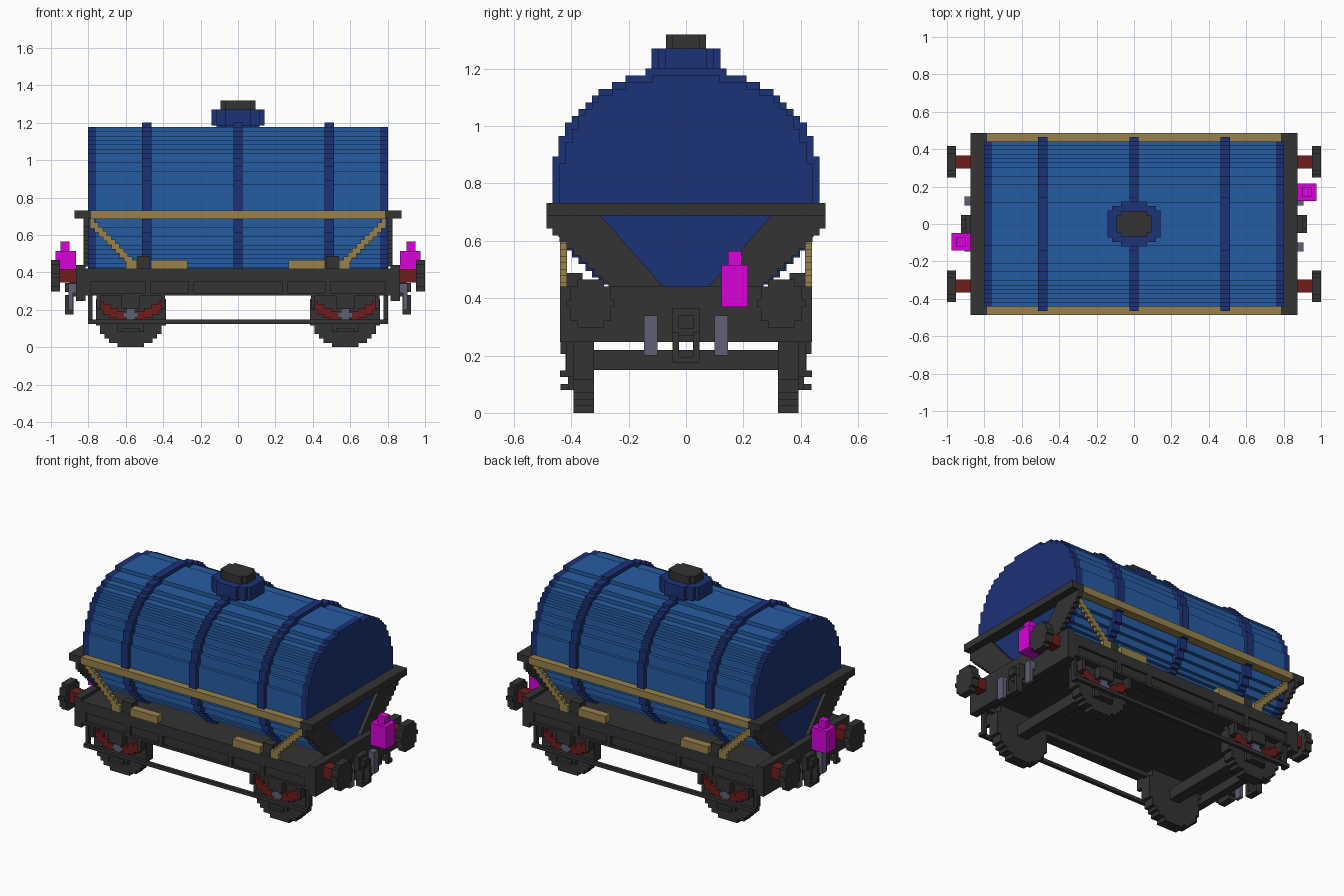
import bpy, bmesh, math

cube = bpy.data.objects.get("Cube")
if cube:
    bpy.data.objects.remove(cube, do_unlink=True)

V = 0.0234  # block size of the stepped shapes
BOTH = (-1, 1)
CORNERS = [(sx, sy) for sx in BOTH for sy in BOTH]


def material(name, rgb):
    lin = [((c / 255 + 0.055) / 1.055) ** 2.4 if c > 10 else c / 255 / 12.92 for c in rgb]
    m = bpy.data.materials.new(name)
    m.use_nodes = True
    m.diffuse_color = (*lin, 1)
    bsdf = next(n for n in m.node_tree.nodes if n.type == 'BSDF_PRINCIPLED')
    bsdf.inputs["Base Color"].default_value = (*lin, 1)
    bsdf.inputs["Roughness"].default_value = 0.8
    return m


BLUE = material("tank blue", (38, 92, 162))
NAVY = material("dark blue", (28, 50, 119))
BLACK = material("charcoal", (51, 51, 51))
TAN = material("tan", (152, 130, 76))
RED = material("dark red", (111, 28, 28))
GREY = material("steel grey", (94, 97, 115))
PINK = material("magenta", (216, 2, 216))


def finish(name, bm, mat):
    bmesh.ops.recalc_face_normals(bm, faces=bm.faces)
    me = bpy.data.meshes.new(name)
    bm.to_mesh(me)
    bm.free()
    me.materials.append(mat)
    ob = bpy.data.objects.new(name, me)
    bpy.context.collection.objects.link(ob)
    return ob


def boxes(name, mat, items, sx=1, sy=1):
    """One object from boxes (x0, x1, y0, y1, z0, z1), mirrored by signs."""
    bm = bmesh.new()
    for x0, x1, y0, y1, z0, z1 in items:
        vs = bmesh.ops.create_cube(bm, size=1)["verts"]
        for v in vs:
            v.co.x = sx * (x1 if v.co.x > 0 else x0)
            v.co.y = sy * (y1 if v.co.y > 0 else y0)
            v.co.z = z1 if v.co.z > 0 else z0
    return finish(name, bm, mat)


def stepped(rw, rh, cx=0, cy=0, power=2):
    """Blocky ellipse outline made of rows; a higher power is squarer."""
    n = max(2, round(2 * rh / V))
    h = 2 * rh / n
    right = []
    for i in range(n):
        t = abs((i + 0.5) * 2 / n - 1)
        w = min(rw, max(V, round(rw * (1 - t ** power) ** (1 / power) / V) * V))
        if right and abs(right[-1][0] - w) < 1e-6:
            right[-1] = (w, -rh + (i + 1) * h)
        else:
            right += [(w, -rh + i * h), (w, -rh + (i + 1) * h)]
    pts = right + [(-a, b) for a, b in reversed(right)]
    return [(cx + a, cy + b) for a, b in pts]


def prism(name, mat, pts, axis, lo, hi):
    """Extrude a 2D outline along an axis."""
    place = {'x': lambda p, d: (d, p[0], p[1]),
             'y': lambda p, d: (p[0], d, p[1]),
             'z': lambda p, d: (p[0], p[1], d)}[axis]
    bm = bmesh.new()
    a = [bm.verts.new(place(p, lo)) for p in pts]
    b = [bm.verts.new(place(p, hi)) for p in pts]
    bm.faces.new(a)
    bm.faces.new(b)
    for i in range(len(pts)):
        j = (i + 1) % len(pts)
        bm.faces.new((a[i], a[j], b[j], b[i]))
    return finish(name, bm, mat)


# Tank barrel, end caps and hoops
barrel = stepped(0.441, 0.388, 0, 0.789, power=2.2)
prism("tank_barrel", BLUE, barrel, 'x', -0.759, 0.759)
for s in BOTH:
    prism("tank_end_cap", NAVY, barrel, 'x', s * 0.759, s * 0.802)
hoop = stepped(0.465, 0.411, 0, 0.789, power=2.2)
for x in (-0.487, 0, 0.487):
    prism("tank_hoop", NAVY, hoop, 'x', x - 0.025, x + 0.025)

# Filler dome and lid
prism("filler_dome_base", NAVY, stepped(0.115, 0.10, power=2.6), 'z', 1.12, 1.19)
prism("filler_dome", NAVY, stepped(0.146, 0.12, power=2.3), 'z', 1.185, 1.27)
prism("filler_lid", BLACK, stepped(0.095, 0.07, power=2.8), 'z', 1.27, 1.32)

# Chassis floor and side frames with recessed panels
boxes("chassis_floor", BLACK, [(-0.82, 0.82, -0.42, 0.42, 0.305, 0.42)])
posts = (-0.80, -0.48, -0.25, 0.25, 0.48, 0.80)
for s in BOTH:
    frame = [(-0.82, 0.82, 0.37, 0.425, 0.28, 0.42),
             (-0.82, 0.82, 0.37, 0.44, 0.35, 0.42),
             (-0.82, 0.82, 0.37, 0.44, 0.275, 0.29)]
    frame += [(x - 0.015, x + 0.015, 0.40, 0.44, 0.28, 0.36) for x in posts]
    boxes("side_frame", BLACK, frame, 1, s)
    # Long tan rail along the tank
    boxes("side_rail", TAN, [(-0.785, 0.785, 0.43, 0.487, 0.685, 0.73)], 1, s)
    # Low rod hung beneath the frame
    boxes("brake_rod", BLACK, [(-0.802, 0.802, 0.417, 0.44, 0.125, 0.148),
                               (-0.802, -0.779, 0.392, 0.418, 0.125, 0.28),
                               (0.779, 0.802, 0.392, 0.418, 0.125, 0.28)], 1, s)

# Stepped outer edge and straight inner edge of a cradle board
cradle = [(0.07, 0.43)]
for i in range(11):
    w = min(0.487, 0.27 + 0.0245 * i)
    if w > cradle[-1][0]:
        cradle.append((w, 0.43 + 0.0236 * i))
    cradle.append((w, 0.43 + 0.0236 * (i + 1)))
cradle.append((0.30, 0.69))

# Ends: beams, V shaped cradle boards, couplings
for s in BOTH:
    boxes("headstock", BLACK, [(0.815, 0.865, -0.44, 0.44, 0.248, 0.44)], s)
    boxes("end_beam", BLACK, [(0.785, 0.873, -0.487, 0.487, 0.688, 0.732)], s)
    for y in BOTH:
        prism("cradle_board", BLACK, [(y * a, b) for a, b in cradle], 'x', s * 0.80, s * 0.826)
        boxes("brake_hose", GREY, [(0.882, 0.905, 0.10, 0.146, 0.20, 0.34),
                                   (0.86, 0.89, 0.10, 0.146, 0.29, 0.34)], s, y)
    boxes("coupling_hook", BLACK, [(0.86, 0.902, -0.047, 0.047, 0.27, 0.365),
                                   (0.88, 0.925, -0.047, -0.024, 0.175, 0.28),
                                   (0.88, 0.925, 0.024, 0.047, 0.175, 0.28),
                                   (0.88, 0.925, -0.03, 0.03, 0.175, 0.195),
                                   (0.90, 0.925, -0.026, 0.026, 0.295, 0.342)], s)
    # Lamps sit on opposite sides of the two ends
    y = 0.17 if s > 0 else -0.095
    boxes("lamp", PINK, [(0.865, 0.975, y - 0.047, y + 0.047, 0.37, 0.515),
                         (0.90, 0.95, y - 0.024, y + 0.024, 0.51, 0.565)], s)

# Buffers
for sx, sy in CORNERS:
    boxes("buffer_shank", RED, [(0.86, 0.955, 0.297, 0.367, 0.345, 0.418)], sx, sy)
    prism("buffer_head", BLACK, stepped(0.084, 0.084, sy * 0.332, 0.381), 'x', sx * 0.953, sx)

# Diagonal braces, footboards and brackets
for sx, sy in CORNERS:
    brace = [(0.79 - (i + 1) * 0.0225, 0.79 - i * 0.0225, 0.415, 0.44,
              0.635 - i * 0.0225, 0.688 - i * 0.0225) for i in range(10)]
    brace.append((0.54, 0.60, 0.415, 0.44, 0.42, 0.465))
    boxes("diagonal_brace", TAN, brace, sx, sy)
    boxes("footboard", TAN, [(0.27, 0.465, 0.39, 0.44, 0.418, 0.465)], sx, sy)
    boxes("tank_bracket", BLACK, [(0.47, 0.54, 0.36, 0.417, 0.42, 0.487)], sx, sy)

# Wheels, axles, springs and axle boxes
WX = 0.573
for sx in BOTH:
    boxes("axle", BLACK, [(WX - 0.035, WX + 0.035, -0.33, 0.33, 0.15, 0.22)], sx)
for sx, sy in CORNERS:
    prism("wheel", BLACK, stepped(0.187, 0.187, sx * WX, 0.187), 'y', sy * 0.32, sy * 0.392)
    leaves, guards = [], []
    for d in BOTH:
        for a, b, z0, z1 in ((0.03, 0.075, 0.14, 0.19), (0.07, 0.115, 0.155, 0.21),
                             (0.11, 0.15, 0.175, 0.232), (0.145, 0.175, 0.20, 0.248)):
            x0, x1 = sorted((WX + d * a, WX + d * b))
            leaves.append((x0, x1, 0.385, 0.413, z0, z1))
        x0, x1 = sorted((WX + d * 0.16, WX + d * 0.183))
        guards.append((x0, x1, 0.385, 0.438, 0.205, 0.28))
    boxes("leaf_spring", RED, leaves, sx, sy)
    guards += [(WX - 0.05, WX + 0.05, 0.385, 0.438, 0.205, 0.28),
               (WX - 0.05, WX + 0.05, 0.385, 0.438, 0.08, 0.10),
               (WX - 0.07, WX + 0.07, 0.385, 0.412, 0.08, 0.14)]
    boxes("axle_guard", BLACK, guards, sx, sy)
    prism("axle_box", GREY, stepped(0.037, 0.037, sx * WX, 0.172, power=4), 'y', sy * 0.385, sy * 0.42)
